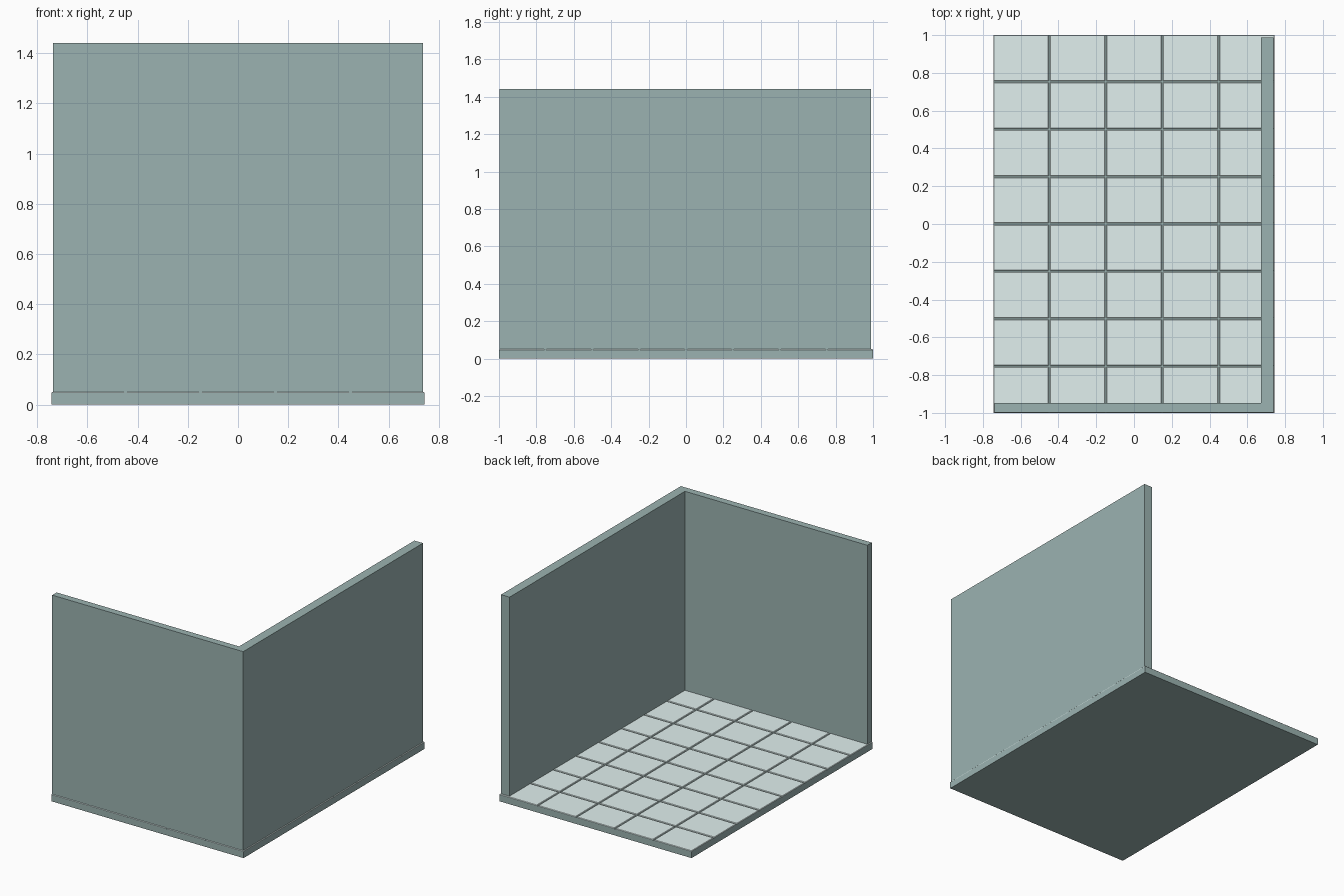
import bpy, bmesh

if "Cube" in bpy.data.objects:
    bpy.data.objects.remove(bpy.data.objects["Cube"])

HX, HY = 0.743, 1.0          # half size of the floor
BASE_Z, TILE_Z = 0.045, 0.05
WALL_Z = 1.44
COLS, ROWS = 5, 8
GAP, CHAMFER = 0.008, 0.003


def make_material(name, color):
    mat = bpy.data.materials.new(name)
    mat.diffuse_color = (*color, 1)
    mat.use_nodes = True
    mat.node_tree.nodes["Principled BSDF"].inputs["Base Color"].default_value = mat.diffuse_color
    return mat


WALL = make_material("wall_grey_green", (0.33, 0.45, 0.44))
TILE = make_material("pale_tile", (0.75, 0.87, 0.86))


def make_object(name, bm, mat):
    bmesh.ops.recalc_face_normals(bm, faces=bm.faces)
    mesh = bpy.data.meshes.new(name)
    bm.to_mesh(mesh)
    bm.free()
    mesh.materials.append(mat)
    obj = bpy.data.objects.new(name, mesh)
    bpy.context.collection.objects.link(obj)
    return obj


def add_prism(bm, profile, z0, z1):
    """Extrude a flat outline from z0 up to z1; returns the top face."""
    base = bm.faces.new([bm.verts.new((x, y, z0)) for x, y in profile])
    ext = bmesh.ops.extrude_face_region(bm, geom=[base], use_keep_orig=True)
    for v in ext["geom"]:
        if isinstance(v, bmesh.types.BMVert):
            v.co.z = z1
    return [f for f in ext["geom"] if isinstance(f, bmesh.types.BMFace)][0]


def rect(x0, x1, y0, y1):
    return [(x0, y0), (x1, y0), (x1, y1), (x0, y1)]


# Floor slab (forms the grout)
bm = bmesh.new()
add_prism(bm, rect(-HX, HX, -HY, HY), 0, BASE_Z)
make_object("floor_slab", bm, WALL)

# Grid of floor tiles with chamfered top edges
bm = bmesh.new()
px, py = (2 * HX + GAP) / COLS, (2 * HY + GAP) / ROWS
for i in range(COLS):
    for j in range(ROWS):
        x, y = -HX + i * px, -HY + j * py
        top = add_prism(bm, rect(x, x + px - GAP, y, y + py - GAP), BASE_Z, TILE_Z)
        bmesh.ops.bevel(bm, geom=list(top.edges), offset=CHAMFER,
                        segments=1, affect='EDGES')
make_object("floor_tiles", bm, TILE)

# Front and right walls as one L-shaped extrusion
bm = bmesh.new()
outer_x, outer_y = 0.738, -0.997
inner_x, inner_y = 0.672, -0.948
add_prism(bm, [(-outer_x, outer_y), (outer_x, outer_y), (outer_x, 0.988),
               (inner_x, 0.988), (inner_x, inner_y), (-outer_x, inner_y)],
          BASE_Z, WALL_Z)
make_object("corner_walls", bm, WALL)
